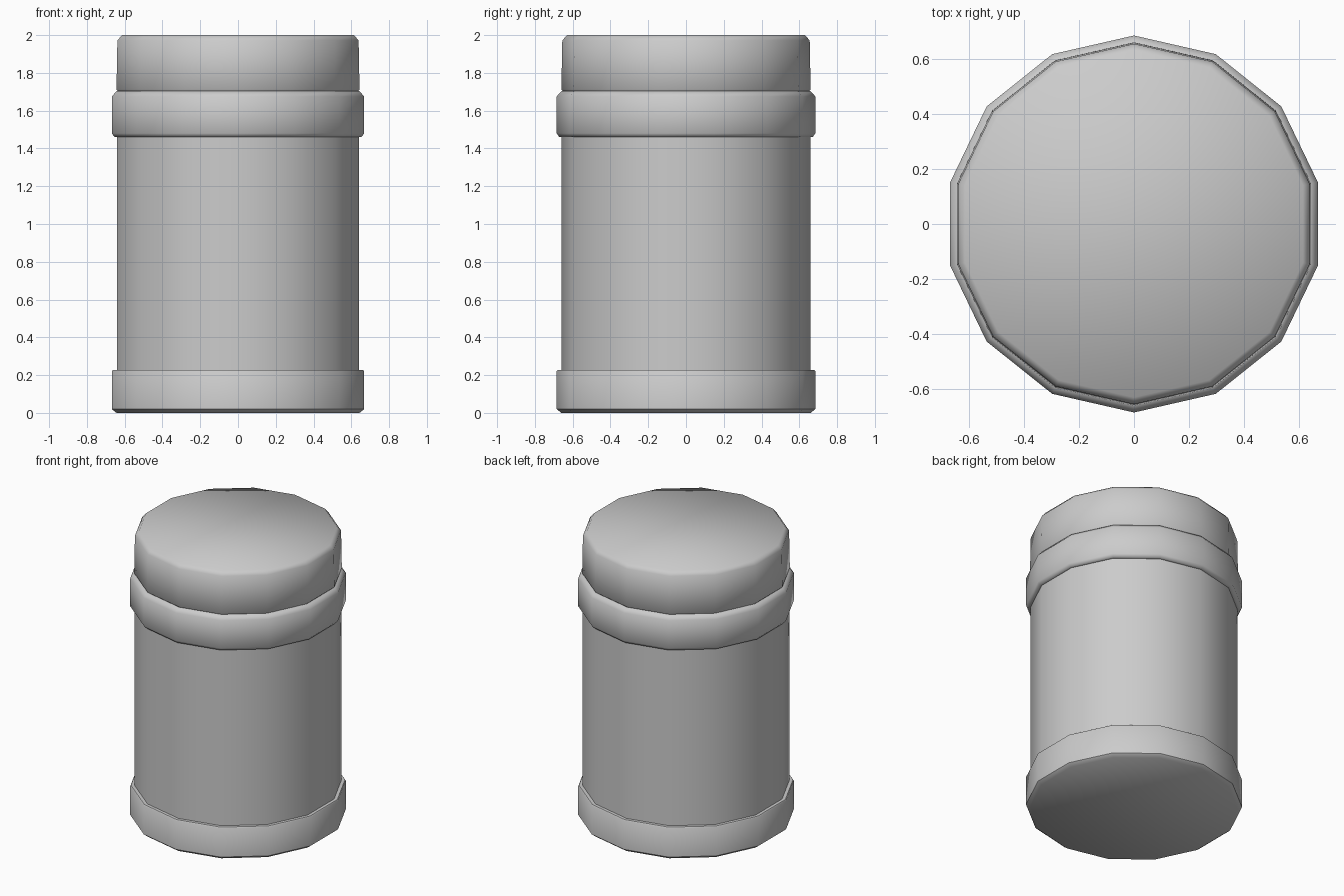
import bpy, bmesh, math

cube = bpy.data.objects.get("Cube")
if cube:
    bpy.data.objects.remove(cube, do_unlink=True)

SIDES = 14

grey = bpy.data.materials.new("plain grey")
grey.use_nodes = True
colour = (0.6, 0.6, 0.6, 1)
grey.diffuse_color = colour
grey.node_tree.nodes["Principled BSDF"].inputs["Base Color"].default_value = colour


def turned_part(name, profile, smooth_angle=50):
    """Capped 14-sided solid from (radius, height) pairs, one corner facing back."""
    bm = bmesh.new()
    rings = []
    for radius, z in profile:
        ring = []
        for i in range(SIDES):
            a = math.pi / 2 + math.tau * i / SIDES
            ring.append(bm.verts.new((radius * math.cos(a), radius * math.sin(a), z)))
        rings.append(ring)
    for low, high in zip(rings, rings[1:]):
        for i in range(SIDES):
            j = (i + 1) % SIDES
            bm.faces.new((low[i], low[j], high[j], high[i]))
    bm.faces.new(rings[0][::-1])
    bm.faces.new(rings[-1])
    mesh = bpy.data.meshes.new(name)
    bm.to_mesh(mesh)
    bm.free()
    mesh.materials.append(grey)
    obj = bpy.data.objects.new(name, mesh)
    bpy.context.collection.objects.link(obj)
    bpy.ops.object.select_all(action="DESELECT")
    obj.select_set(True)
    bpy.context.view_layer.objects.active = obj
    bpy.ops.object.shade_smooth_by_angle(angle=math.radians(smooth_angle))
    return obj


# Foot band with a bevelled lower edge
turned_part("base_band", [(0.66, 0), (0.685, 0.02), (0.685, 0.22), (0.68, 0.227), (0.65, 0.227)])
# Straight jar wall
turned_part("body", [(0.658, 0.2), (0.658, 1.48)])
# Collar under the lid, bevelled above and below
turned_part("collar", [(0.658, 1.46), (0.672, 1.462), (0.685, 1.48), (0.685, 1.675), (0.66, 1.703)])
# Lid, tapering slightly to a bevelled top
turned_part("lid", [(0.645, 1.695), (0.66, 1.712), (0.655, 1.972), (0.63, 2.0)])
